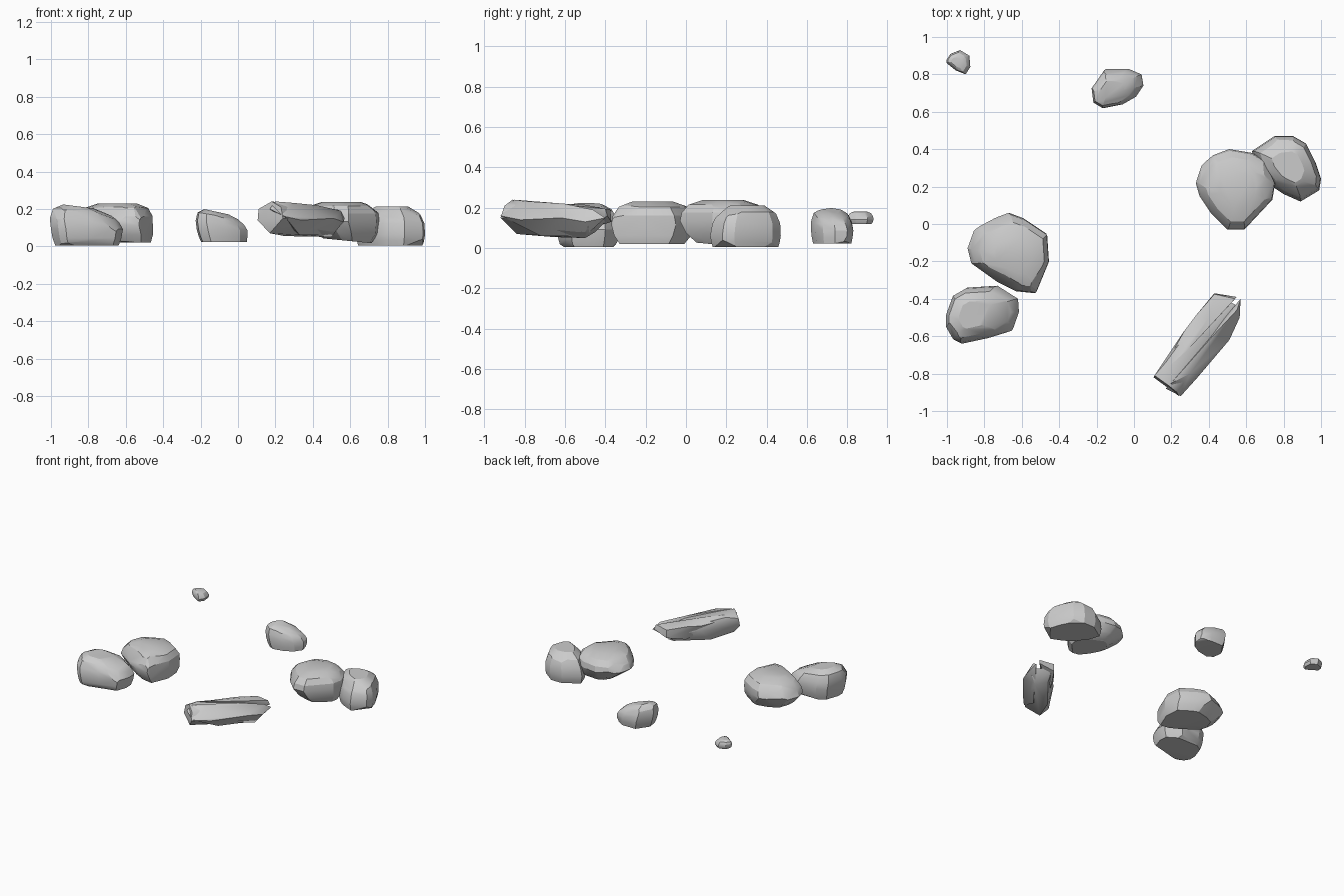
import bpy, bmesh, random
from mathutils import Vector

if "Cube" in bpy.data.objects:
    bpy.data.objects.remove(bpy.data.objects["Cube"])


def finish(name, bm, angle=0.45):
    bmesh.ops.recalc_face_normals(bm, faces=bm.faces)
    mesh = bpy.data.meshes.new(name)
    bm.to_mesh(mesh)
    bm.free()
    ob = bpy.data.objects.new(name, mesh)
    bpy.context.collection.objects.link(ob)
    bpy.ops.object.select_all(action='DESELECT')
    ob.select_set(True)
    bpy.context.view_layer.objects.active = ob
    bpy.ops.object.shade_smooth_by_angle(angle=angle)
    return ob


def hull(points):
    bm = bmesh.new()
    verts = [bm.verts.new(p) for p in points]
    res = bmesh.ops.convex_hull(bm, input=verts)
    junk = {g for g in res["geom_interior"] + res["geom_unused"]
            if isinstance(g, bmesh.types.BMVert)}
    bmesh.ops.delete(bm, geom=list(junk), context='VERTS')
    return bm


def boulder(name, outline, lo, hi, base, lean=(0, 0), base_lean=(0, 0),
            tilt=(0, 0), base_tilt=(0, 0), belly=0.45, seed=1, facets=7):
    """Rock from a plan outline: scaled rings, hulled, then chipped flat."""
    cx = (min(p[0] for p in outline) + max(p[0] for p in outline)) / 2
    cy = (min(p[1] for p in outline) + max(p[1] for p in outline)) / 2
    rings = [(0, base), (belly * .45, (1 + base * .6) / 1.6), (belly, 1),
             (belly + (1 - belly) * .4, .96), (belly + (1 - belly) * .78, .8),
             (1, .48)]
    pts = []
    for t, s in rings:
        up = max(0, (t - belly) / (1 - belly))
        down = max(0, (belly - t) / belly)
        for x, y in outline:
            dx, dy = (x - cx) * s, (y - cy) * s
            z = lo + t * (hi - lo)
            z += up * (dx * tilt[0] + dy * tilt[1])
            z += down * (dx * base_tilt[0] + dy * base_tilt[1])
            pts.append((cx + dx + up * lean[0] + down * base_lean[0],
                        cy + dy + up * lean[1] + down * base_lean[1], z))
    bm = hull(pts)
    rng = random.Random(seed)
    for i in range(facets):
        n = Vector((rng.uniform(-1, 1), rng.uniform(-1, 1),
                    rng.uniform(.5, 1.1) * (1 if i % 3 else -1))).normalized()
        far = max((v.co for v in bm.verts), key=lambda c: c.dot(n))
        bmesh.ops.bisect_plane(bm, geom=bm.verts[:] + bm.edges[:] + bm.faces[:],
                               plane_co=far - n * (hi - lo) * .05, plane_no=n,
                               clear_outer=True)
        pts = [v.co.copy() for v in bm.verts]
        bm.free()
        bm = hull(pts)
    bmesh.ops.dissolve_limit(bm, angle_limit=.05, verts=bm.verts, edges=bm.edges)
    return finish(name, bm)


# Small back stones
boulder("pebble", [(-1, .88), (-.98, .91), (-.93, .93), (-.88, .9), (-.875, .84),
                   (-.9, .8), (-.95, .82), (-1, .86)],
        .12, .182, .85, lean=(-.01, 0), belly=.35, seed=4, facets=4)
boulder("back_stone", [(-.22, .73), (-.15, .83), (-.03, .83), (.04, .8), (.05, .74),
                       (.01, .68), (-.06, .64), (-.16, .62), (-.21, .65)],
        .022, .185, .9, lean=(-.03, -.01), tilt=(-.22, 0), base_lean=(.01, 0),
        belly=.4, seed=2, facets=5)

# Right pair
boulder("right_boulder", [(.33, .22), (.36, .31), (.42, .37), (.51, .4), (.63, .38),
                          (.7, .34), (.755, .22), (.74, .13), (.67, .06),
                          (.59, -.03), (.5, -.03), (.41, .06), (.35, .15)],
        .03, .238, .62, lean=(.01, 0), base_lean=(.04, .0),
        base_tilt=(-.1, 0), belly=.5, seed=3)
boulder("right_outer_boulder", [(.63, .39), (.75, .47), (.85, .47), (.92, .43),
                                (.97, .33), (1, .24), (.99, .18), (.89, .12),
                                (.8, .16), (.74, .2), (.66, .3)],
        .005, .212, .93, lean=(.01, .01), belly=.28, seed=6)

# Left pair
boulder("left_boulder", [(-.89, -.13), (-.85, -.02), (-.75, .03), (-.67, .06),
                         (-.59, .03), (-.47, -.05), (-.46, -.2), (-.53, -.37),
                         (-.63, -.36), (-.73, -.31), (-.87, -.21)],
        .02, .23, .76, lean=(.03, -.01), base_lean=(.045, -.01), belly=.45, seed=8)
boulder("left_outer_boulder", [(-1, -.49), (-.96, -.38), (-.89, -.34), (-.73, -.33),
                               (-.62, -.4), (-.615, -.47), (-.65, -.57),
                               (-.78, -.61), (-.92, -.64), (-.96, -.62), (-1, -.55)],
        .005, .212, .88, lean=(-.035, 0), tilt=(-.13, 0), belly=.42, seed=9)

# Split slab: overlapping long shards running from front-left to back-right
shards = {
    "slab_core": [(.105, -.82, .14), (.11, -.81, .2), (.17, -.74, .22), (.18, -.86, .24),
                  (.23, -.90, .21), (.24, -.92, .15), (.17, -.84, .07), (.25, -.66, .055),
                  (.27, -.57, .15), (.33, -.52, .19), (.33, -.82, .14), (.30, -.77, .22),
                  (.42, -.45, .08), (.5, -.5, .05), (.42, -.62, .21), (.52, -.55, .13),
                  (.56, -.48, .13), (.54, -.43, .14), (.44, -.38, .15), (.43, -.45, .18)],
    "slab_left_shard": [(.14, -.80, .205), (.2, -.75, .227), (.24, -.66, .15),
                        (.27, -.57, .19), (.33, -.49, .2), (.43, -.375, .19),
                        (.43, -.37, .13), (.55, -.39, .16), (.54, -.4, .195),
                        (.4, -.5, .215), (.3, -.66, .22), (.35, -.5, .09)],
    "slab_right_shard": [(.17, -.88, .2), (.20, -.85, .24), (.25, -.92, .16),
                         (.34, -.82, .14), (.3, -.8, .232), (.42, -.6, .22),
                         (.51, -.62, .15), (.55, -.46, .19), (.57, -.4, .15),
                         (.565, -.5, .13), (.5, -.5, .06), (.33, -.72, .06)],
}
for part, points in shards.items():
    finish(part, hull(points), .6)
